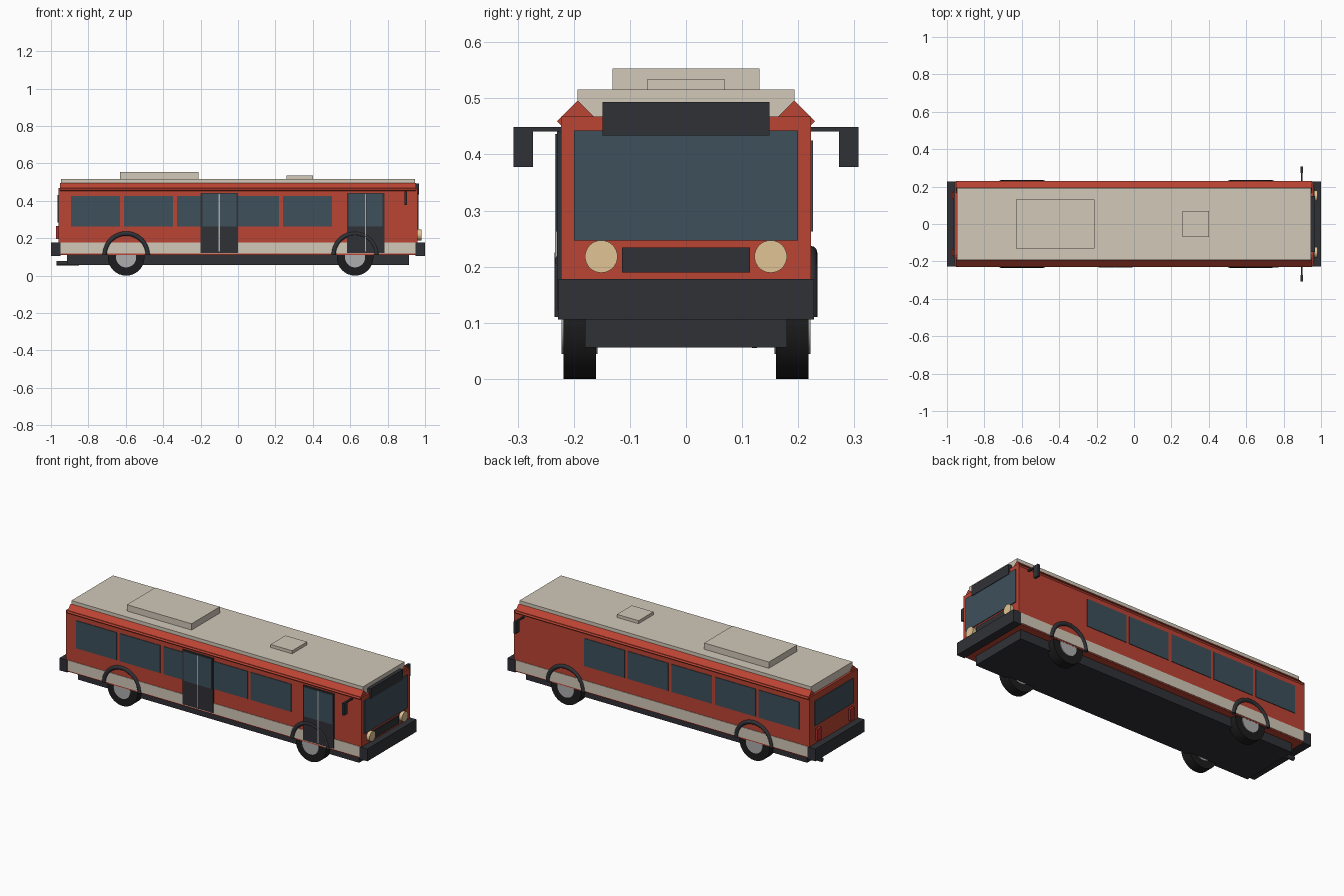
import bpy, bmesh
from math import pi, cos, sin
from mathutils import Vector, Matrix

if "Cube" in bpy.data.objects:
    bpy.data.objects.remove(bpy.data.objects["Cube"])


def mat(name, r, g, b):
    m = bpy.data.materials.new(name)
    m.diffuse_color = (r, g, b, 1)
    m.use_nodes = True
    m.node_tree.nodes["Principled BSDF"].inputs["Base Color"].default_value = m.diffuse_color
    return m


RED = mat("red_paint", 0.50, 0.058, 0.033)
CREAM = mat("cream_paint", 0.64, 0.58, 0.48)
GLASS = mat("glass", 0.048, 0.08, 0.105)
DARK = mat("dark_trim", 0.03, 0.031, 0.037)
TYRE = mat("tyre_rubber", 0.012, 0.012, 0.013)
METAL = mat("metal", 0.42, 0.42, 0.43)
LAMP = mat("lamp", 0.75, 0.55, 0.30)
TAIL = mat("tail_lamp", 0.45, 0.03, 0.025)


def finish(name, bm, material, smooth=False):
    bmesh.ops.recalc_face_normals(bm, faces=bm.faces)
    me = bpy.data.meshes.new(name)
    bm.to_mesh(me)
    bm.free()
    me.materials.append(material)
    ob = bpy.data.objects.new(name, me)
    bpy.context.collection.objects.link(ob)
    if smooth:
        bpy.ops.object.select_all(action='DESELECT')
        ob.select_set(True)
        bpy.context.view_layer.objects.active = ob
        bpy.ops.object.shade_smooth_by_angle(angle=0.6)
    return ob


def box(name, x, y, z, material):
    """Box from (min, max) ranges."""
    bm = bmesh.new()
    lo, hi = Vector((x[0], y[0], z[0])), Vector((x[1], y[1], z[1]))
    m = Matrix.Translation((lo + hi) / 2) @ Matrix.Diagonal((*(hi - lo), 1))
    bmesh.ops.create_cube(bm, size=1, matrix=m)
    return finish(name, bm, material)


def side_box(name, s, x, y, z, material):
    """Box mirrored to side s in y."""
    return box(name, x, sorted((s * y[0], s * y[1])), z, material)


def cyl(name, centre, radius, depth, axis, material, segs=32):
    bm = bmesh.new()
    rot = Matrix.Rotation(pi / 2, 4, 'Y' if axis == 'X' else 'X')
    bmesh.ops.create_cone(bm, cap_ends=True, segments=segs, radius1=radius, radius2=radius,
                          depth=depth, matrix=Matrix.Translation(centre) @ rot)
    return finish(name, bm, material, True)


def arch(name, x, y, z, major, minor):
    """Half ring over a wheel: a small circle spun through 180 degrees."""
    bm = bmesh.new()
    n = 12
    vs = [bm.verts.new((x + major + minor * cos(2 * pi * i / n), y + minor * sin(2 * pi * i / n), z))
          for i in range(n)]
    face = bm.faces.new(vs)
    bmesh.ops.spin(bm, geom=[face], cent=(x, y, z), axis=(0, -1, 0), angle=pi, steps=24)
    return finish(name, bm, DARK, True)


# Main shell, roof and roof equipment
box("body", (-0.96, 0.96), (-0.223, 0.223), (0.11, 0.468), RED)
box("chassis", (-0.913, 0.913), (-0.18, 0.18), (0.056, 0.115), DARK)
box("roof", (-0.947, 0.947), (-0.193, 0.193), (0.46, 0.516), CREAM)
box("roof_cooling_unit", (-0.63, -0.21), (-0.131, 0.131), (0.51, 0.553), CREAM)
box("roof_hatch", (0.26, 0.40), (-0.069, 0.069), (0.51, 0.534), CREAM)

# Bumpers
box("front_bumper", (0.95, 1.0), (-0.228, 0.228), (0.106, 0.178), DARK)
box("rear_bumper", (-1.0, -0.95), (-0.228, 0.228), (0.106, 0.178), DARK)

# Parts repeated on both sides
for s, side in ((-1, "right"), (1, "left")):
    # slanted roof rail
    bm = bmesh.new()
    m = (Matrix.Translation((0, s * 0.193, 0.459)) @ Matrix.Rotation(pi / 4, 4, 'X')
         @ Matrix.Diagonal((1.904, 0.052, 0.052, 1)))
    bmesh.ops.create_cube(bm, size=1, matrix=m)
    finish(side + "_roof_rail", bm, RED)

    side_box(side + "_stripe", s, (-0.958, 0.958), (0.21, 0.2255), (0.117, 0.178), CREAM)
    for i in range(5):
        cx = -0.762 + 0.2835 * i
        side_box(f"{side}_window_{i + 1}", s, (cx - 0.1315, cx + 0.1315), (0.21, 0.2265),
                 (0.263, 0.425), GLASS)

    # wheels with hubs and arches
    for end, x in (("rear", -0.598), ("front", 0.626)):
        cyl(f"{side}_{end}_tyre", (x, s * 0.189, 0.098), 0.098, 0.058, 'Y', TYRE)
        cyl(f"{side}_{end}_hub", (x, s * 0.19, 0.098), 0.054, 0.064, 'Y', METAL)
        arch(f"{side}_{end}_wheel_arch", x, s * 0.222, 0.11, 0.115, 0.012)

    # mirror on its arm
    side_box(side + "_mirror_arm", s, (0.892, 0.902), (0.21, 0.29), (0.441, 0.449), DARK)
    side_box(side + "_mirror", s, (0.890, 0.904), (0.273, 0.307), (0.378, 0.449), DARK)

    # lamps
    cyl(side + "_headlight", (0.965, s * 0.151, 0.218), 0.029, 0.03, 'X', LAMP)
    side_box(side + "_tail_light", s, (-0.974, -0.95), (0.135, 0.17), (0.195, 0.265), TAIL)

# Double doors on the near side
for name, x in (("middle", -0.1), ("front", 0.682)):
    box(name + "_door", (x - 0.1, x + 0.1), (-0.23, -0.21), (0.122, 0.443), DARK)
    for k, leaf in ((-1, "rear"), (1, "front")):
        cx = x + k * 0.0475
        box(f"{name}_door_{leaf}_glass", (cx - 0.0435, cx + 0.0435), (-0.232, -0.22),
            (0.263, 0.436), GLASS)
    box(name + "_door_seam", (x - 0.003, x + 0.003), (-0.2335, -0.22), (0.13, 0.436), METAL)

# Front face
box("windshield", (0.95, 0.965), (-0.2, 0.2), (0.247, 0.443), GLASS)
box("destination_panel", (0.94, 0.968), (-0.149, 0.149), (0.434, 0.493), DARK)
box("grille", (0.95, 0.967), (-0.114, 0.114), (0.19, 0.234), DARK)

# Rear face and exhaust
box("rear_window", (-0.965, -0.95), (-0.18, 0.18), (0.285, 0.43), GLASS)
cyl("exhaust_pipe", (-0.91, 0.122, 0.067), 0.0125, 0.12, 'X', DARK, 16)
